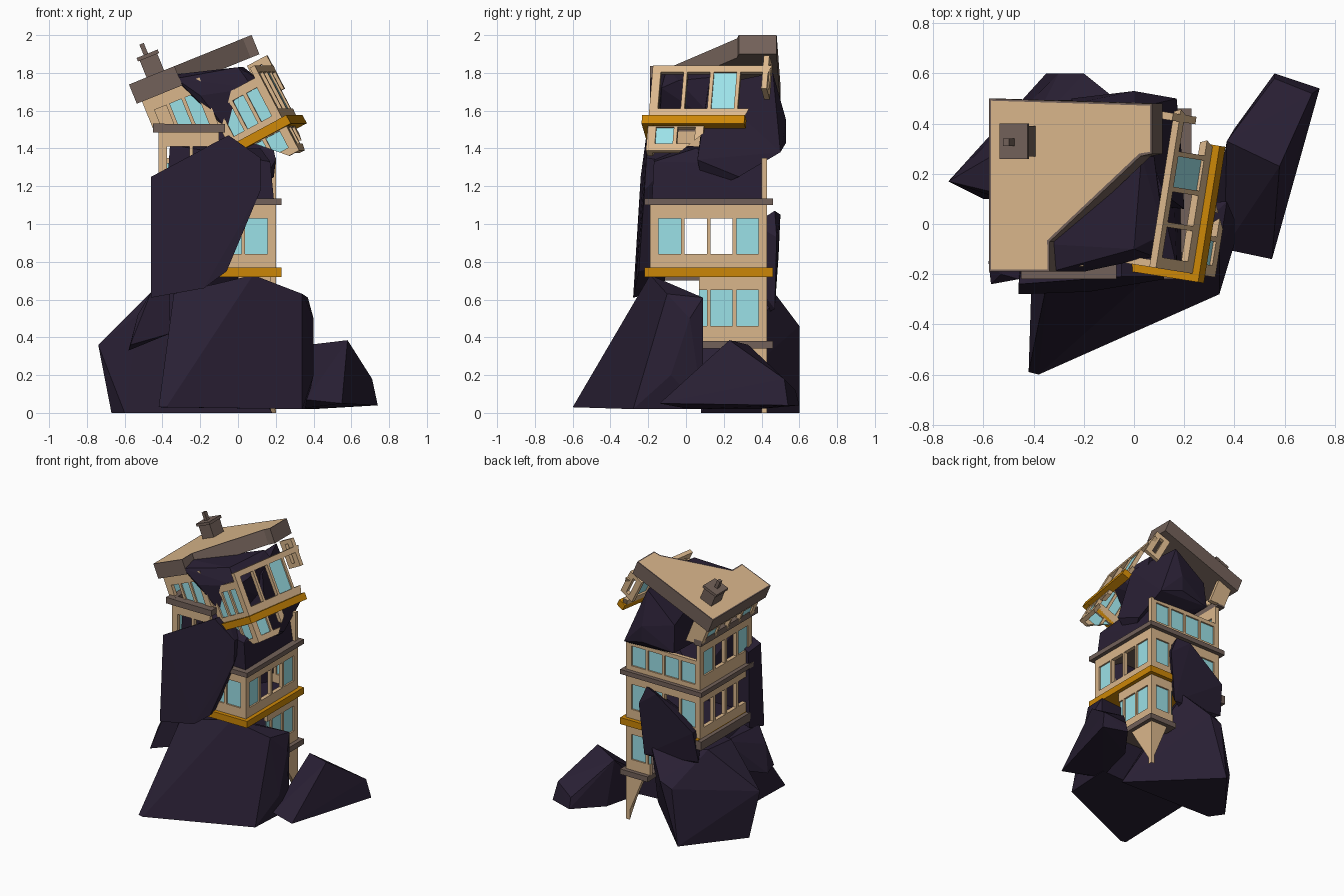
import bpy, bmesh
from math import radians
from mathutils import Matrix, Vector

if "Cube" in bpy.data.objects:
    bpy.data.objects.remove(bpy.data.objects["Cube"])

def material(name, rgb):
    m = bpy.data.materials.new(name)
    m.diffuse_color = (*rgb, 1)
    m.use_nodes = True
    m.node_tree.nodes["Principled BSDF"].inputs["Base Color"].default_value = m.diffuse_color
    return m

MATS = [material("plaster", (.70, .47, .26)), material("stone_trim", (.17, .12, .10)),
        material("orange_trim", (.60, .24, .002)), material("glass", (.33, .75, .80)),
        material("rock", (.022, .014, .034))]
PLASTER, TRIM, ORANGE, GLASS, ROCK = range(5)
T = lambda x, y, z: Matrix.Translation((x, y, z))
R = lambda deg, axis: Matrix.Rotation(radians(deg), 4, axis)

def finish(name, bm):
    bmesh.ops.recalc_face_normals(bm, faces=bm.faces)
    me = bpy.data.meshes.new(name)
    bm.to_mesh(me)
    bm.free()
    for m in MATS:
        me.materials.append(m)
    ob = bpy.data.objects.new(name, me)
    bpy.context.collection.objects.link(ob)
    return ob

def add_box(bm, lo, hi, mat):
    lo, hi = Vector(lo), Vector(hi)
    vs = bmesh.ops.create_cube(bm, size=1)["verts"]
    for v in vs:
        v.co = (lo + hi) / 2 + Vector(a * b for a, b in zip(v.co, hi - lo))
    for f in {f for v in vs for f in v.link_faces}:
        f.material_index = mat

def box(name, lo, hi, mat, M=Matrix()):
    bm = bmesh.new()
    add_box(bm, lo, hi, mat)
    bm.transform(M)
    return finish(name, bm)

def rock(name, pts):
    bm = bmesh.new()
    vs = [bm.verts.new(p) for p in pts]
    bmesh.ops.convex_hull(bm, input=vs)
    bmesh.ops.delete(bm, geom=[v for v in bm.verts if not v.link_faces], context='VERTS')
    for f in bm.faces:
        f.material_index = ROCK
    return finish(name, bm)

def wall(name, M, w, h, pattern, sill, head, cuts=(), t=.03):
    """Wall with one opening per letter: g = glazed, . = empty."""
    bm = bmesh.new()
    if not pattern:
        add_box(bm, (0, 0, 0), (w, t, h), PLASTER)
    else:
        add_box(bm, (0, 0, 0), (w, t, sill), PLASTER)
        add_box(bm, (0, 0, head), (w, t, h), PLASTER)
        edge, mull = .045, .02
        step = (w - 2 * edge + mull) / len(pattern)
        add_box(bm, (0, 0, sill), (edge, t, head), PLASTER)
        add_box(bm, (w - edge, 0, sill), (w, t, head), PLASTER)
        for i, c in enumerate(pattern):
            x = edge + i * step
            if i:
                add_box(bm, (x - mull, 0, sill), (x, t, head), PLASTER)
            if c == "g":
                add_box(bm, (x, .012, sill), (x + step - mull, .018, head), GLASS)
    bm.transform(M)
    for co, no in cuts:
        bmesh.ops.bisect_plane(bm, geom=bm.verts[:] + bm.edges[:] + bm.faces[:], dist=1e-5,
                               plane_co=co, plane_no=no, clear_outer=True)
        bmesh.ops.holes_fill(bm, edges=[e for e in bm.edges if e.is_boundary])
    return finish(name, bm)

# Footprint of the upright tower
X0, X1, Y0, Y1 = -.42, .20, -.19, .43
W = X1 - X0
SIDE = {"front": lambda z: T(X0, Y0, z), "right": lambda z: T(X1, Y0, z) @ R(90, 'Z'),
        "back": lambda z: T(X1, Y1, z) @ R(180, 'Z'), "left": lambda z: T(X0, Y1, z) @ R(270, 'Z')}

# Ground floor, its broken corner below, and the two storeys above
wall("ground_wall_right", SIDE["right"](.37), W, .36, "gggg", .09, .28, [((0, .07, 0), (0, -1, 0))])
wall("ground_wall_back", SIDE["back"](.37), W, .36, "gggg", .09, .28, [((0, 0, 0), (-1, 0, 0))])
wall("corner_shard_right", SIDE["right"](0), W, .36, "", 0, 0, [((X1, Y1, 0), (0, -.36, -.23))])
wall("corner_shard_back", SIDE["back"](0), W, .36, "", 0, 0, [((X1, Y1, 0), (-.36, 0, -.15))])
for side, pat in dict(front="gggg", right="g..g", back="gg.g", left="....").items():
    wall("second_wall_" + side, SIDE[side](.765), W, .34, pat, .075, .265)
wall("third_wall_front", SIDE["front"](1.13), W, .36, "...g", .1, .28, [((-.1, 0, 0), (1, 0, 0))])
wall("third_wall_left", SIDE["left"](1.13), W, .36, "g..g", .1, .28)
wall("third_wall_back", SIDE["back"](1.13), W, .22, "gggg", .04, .19)
wall("third_wall_right", SIDE["right"](1.13), W, .2, "", 0, 0, [((0, .41, 0), (0, -1, 0))])

# Floor trims
o = .03
box("ground_trim", (.0, .08, .34), (X1 + o, Y1 + o, .38), TRIM)
box("second_floor_trim", (X0, Y0 - o, .72), (X1 + o, Y1 + o, .77), ORANGE)
box("second_floor_left_trim", (X0 - o, Y0 - o, .70), (X0 + .02, Y1 + o + .002, .765), TRIM)
box("second_floor_rubble", (X0 + .02, Y0 + .02, .74), (X1 - .02, Y1 - .02, .775), ROCK)
box("third_floor_trim", (X0 - o, Y0 - o, 1.10), (X1 + o, Y1 + o, 1.135), TRIM)
box("upper_trim_front", (X0 - o, Y0 - o, 1.485), (-.07, Y0 + .03, 1.53), TRIM)
box("upper_trim_left", (X0 - o, Y0 - o + .001, 1.486), (X0 + .03, Y1 + o, 1.531), TRIM)

# Leaning top storey
U = T(-.42, 0, 1.43) @ R(-22, 'Y')
low = [((0, 0, 1.5), (0, 0, -1))]
wall("top_wall_front", U @ T(0, -.17, -.12), .33, .36, ".gg", .11, .29, low)
wall("top_wall_left", U @ T(0, .46, -.12) @ R(270, 'Z'), .63, .36, "g..g", .14, .29, low)
wall("top_wall_back", U @ T(.12, .46, -.12) @ R(180, 'Z'), .12, .36, "", 0, 0, low)

# Tilted roof slab with its broken notch
bm = bmesh.new()
outline = [(-.03, -.19), (.23, -.19), (.23, -.07), (.62, .27), (.67, .28), (.67, .48), (-.03, .5)]
base = bm.faces.new([bm.verts.new((u, y, .235)) for u, y in outline])
ext = bmesh.ops.extrude_face_region(bm, geom=[base])["geom"]
for v in ext:
    if isinstance(v, bmesh.types.BMVert):
        v.co.z = .345
top = next(f for f in ext if isinstance(f, bmesh.types.BMFace))
for f in bm.faces:
    f.material_index = TRIM
bmesh.ops.inset_region(bm, faces=[top], thickness=.012)
top.material_index = PLASTER
bm.transform(U)
finish("roof", bm)

# Chimney
box("chimney", (.07, .27, .31), (.17, .39, .46), TRIM, U)
box("chimney_cap", (.06, .26, .44), (.18, .40, .46), TRIM, U)
box("chimney_flue", (.10, .31, .46), (.125, .34, .52), TRIM, U)

# Slipped front right corner, twisted, tilted and broken off diagonally at the back
F = T(.245, -.2, 1.54) @ R(-9, 'Z') @ R(-28, 'Y')
torn = [((0, .29, 1.53), (0, .26, -.14))]
wall("slipped_wall_front", F @ T(-.32, 0, 0), .32, .28, "ggg", .06, .23)
wall("slipped_wall_right", F @ R(90, 'Z'), .64, .34, "..g.", .08, .30, torn)
wall("slipped_lower_front", F @ T(-.28, 0, -.17), .28, .17, "gg", .04, .14,
     [((.245, -.2, 1.37), (-.35, 0, -1))])
wall("slipped_lower_right", F @ T(0, 0, -.17) @ R(90, 'Z'), .3, .17, "g.", .04, .14,
     [((.3, -.02, 1.39), (0, .8, -1))])
box("slipped_trim_front", (-.3, -.03, -.025), (.03, .03, .025), ORANGE, F)
box("slipped_trim_right", (-.03, -.029, -.024), (.031, .52, .026), ORANGE, F)

# Loose window frame hanging from the roof end at the back
wall("hanging_frame", F @ T(.0, .62, .2) @ R(180, 'Z'), .12, .2, ".", .03, .17)

# Rocks around the foot
rock("front_rock", [(-.42, -.59, .03), (-.38, -.6, .03), (.34, -.28, .02), (.36, .09, .02),
                    (.40, -.08, .2), (.40, .02, .5), (.37, .09, .61), (.34, -.1, .63),
                    (.08, -.19, .73), (-.34, -.2, .63), (-.3, .05, .6), (-.4, .05, .03)])
rock("back_left_rock", [(-.67, .2, 0), (-.35, .6, 0), (.18, .08, 0), (-.6, .1, 0),
                        (-.74, .17, .36), (-.3, .6, .42), (-.2, .6, .46), (-.05, .48, .62),
                        (-.53, .1, .52), (-.45, .1, .65), (-.2, .1, .68), (-.43, .35, .66)])
rock("right_rock", [(.56, .6, .04), (.74, .54, .04), (.71, .52, .18), (.56, .58, .12),
                    (.58, .23, .385), (.37, .33, .36), (.55, -.14, .05), (.36, -.1, .07),
                    (.31, .02, .02), (.4, .38, .02)])
rock("left_rock", [(-.58, -.15, .33), (-.57, -.24, .36), (-.53, -.2, .52), (-.46, -.22, .64),
                   (-.36, -.2, .64), (-.36, -.2, .42), (-.4, .1, .62), (-.45, .05, .4)])

# Rocks through the tower
rock("front_slab_rock", [(-.46, -.28, .61), (-.18, -.27, .66), (-.06, -.25, .75), (.12, -.22, 1.18),
                         (.12, -.21, 1.35), (-.05, -.21, 1.47), (-.46, -.24, 1.25), (-.45, -.12, .65),
                         (-.06, -.1, .78), (.1, -.08, 1.33), (-.05, -.08, 1.45), (-.44, -.12, 1.22)])
rock("back_rock", [(.06, .48, .93), (0, .47, 1.07), (-.1, .5, 1.05), (-.4, .49, .83),
                   (-.42, .45, .6), (0, .48, .77), (0, .36, 1.0), (-.35, .3, .8), (-.2, .38, .5),
                   (.02, .47, .55), (-.1, .25, .84)])
rock("inner_rock", [(-.38, -.15, 1.13), (.19, -.18, 1.13), (.18, .4, 1.13), (.17, -.17, 1.33),
                    (.12, .05, 1.4), (-.36, -.15, 1.42), (-.3, .3, 1.13), (-.1, .3, 1.4),
                    (.15, .4, 1.32)])
rock("upper_back_rock", [(.1, .1, 1.17), (.2, .06, 1.34), (.19, .28, 1.25), (.17, .5, 1.38),
                         (0, .53, 1.43), (0, .53, 1.55), (-.25, .5, 1.4), (-.24, .48, 1.6),
                         (.0, .46, 1.8), (.12, .12, 1.73), (-.2, .1, 1.35), (-.15, .1, 1.65)])
rock("upper_front_rock", [(-.35, -.08, 1.79), (-.33, -.19, 1.77), (-.2, -.19, 1.68), (.03, .27, 1.83),
                          (.08, .27, 1.79), (.12, -.04, 1.76), (.08, -.13, 1.72), (-.06, -.14, 1.5),
                          (.1, .2, 1.5), (-.2, .2, 1.5), (0, -.1, 1.83)])
